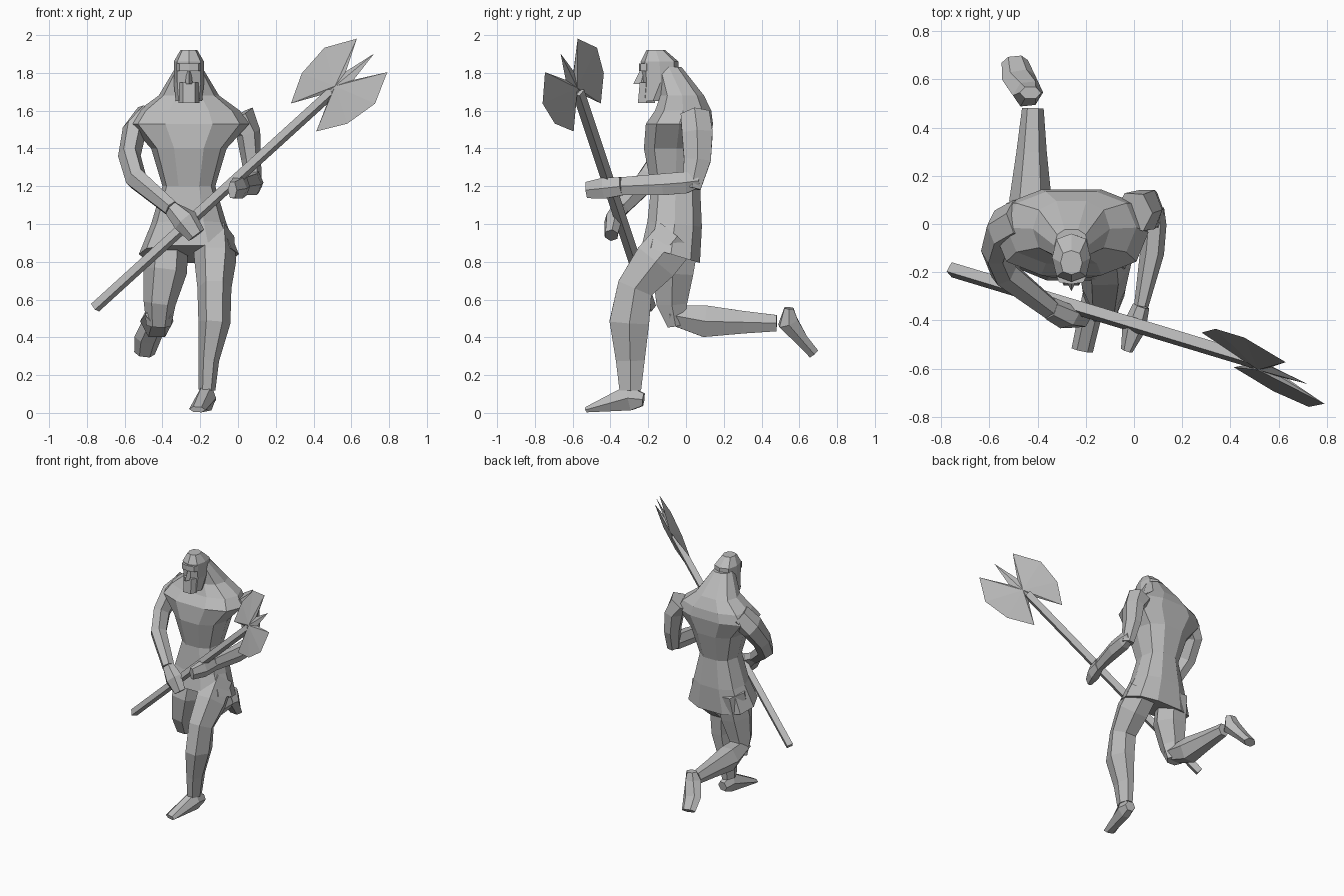
import bpy
import bmesh
from math import cos, sin, pi, copysign
from mathutils import Vector

default_cube = bpy.data.objects.get("Cube")
if default_cube:
    bpy.data.objects.remove(default_cube, do_unlink=True)

stone = bpy.data.materials.new("plain grey")
stone.use_nodes = True
grey = (.5, .5, .5, 1)
stone.diffuse_color = grey
stone.node_tree.nodes["Principled BSDF"].inputs["Base Color"].default_value = grey

SIDEWAYS = Vector((1, 0, 0))
FORWARD = Vector((0, 1, 0))
SPINE = -.26


def finish(name, bm):
    """Turn a bmesh into a flat shaded object."""
    bmesh.ops.recalc_face_normals(bm, faces=bm.faces)
    mesh = bpy.data.meshes.new(name)
    bm.to_mesh(mesh)
    bm.free()
    mesh.materials.append(stone)
    part = bpy.data.objects.new(name, mesh)
    bpy.context.collection.objects.link(part)


def loft(name, rings, sides, power=1):
    """Skin rings given as (centre, half axis, half axis) and cap both ends."""
    bm = bmesh.new()
    loops = []
    for centre, across, along in rings:
        loop = []
        for step in range(sides):
            angle = 2 * pi * step / sides
            c, s = (copysign(abs(t) ** power, t) for t in (cos(angle), sin(angle)))
            loop.append(bm.verts.new(centre + across * c + along * s))
        loops.append(loop)
    for lower, upper in zip(loops, loops[1:]):
        for step in range(sides):
            following = (step + 1) % sides
            bm.faces.new((lower[step], lower[following], upper[following], upper[step]))
    bm.faces.new(loops[0])
    bm.faces.new(loops[-1])
    finish(name, bm)


def joint(position, width, depth=None):
    """One station of a limb; round unless a depth is given."""
    return Vector(position), width, depth or width


def limb(name, *joints, sides=6):
    """Tube through the joints, each ring square to the path."""
    rings = []
    for index, (position, width, depth) in enumerate(joints):
        before = joints[max(index - 1, 0)][0]
        after = joints[min(index + 1, len(joints) - 1)][0]
        path = (after - before).normalized()
        side = (SIDEWAYS - path * path.dot(SIDEWAYS)).normalized()
        rings.append((position, side * width, path.cross(side) * depth * 1.1))
    loft(name, rings, sides)


def level(z, width, front, back, tilt=0):
    """One upright body ring centred on the spine."""
    half_depth = (back - front) / 2
    centre = Vector((SPINE, (front + back) / 2, z))
    return centre, SIDEWAYS * width, (FORWARD + Vector((0, 0, tilt))) * half_depth


# Torso with the flared tunic hem, broad shoulders and sloping neck
loft("torso", [
    level(z=.84, width=.265, front=-.24, back=.08, tilt=-.3),
    level(z=1, width=.2, front=-.21, back=.09, tilt=-.1),
    level(z=1.2, width=.14, front=-.19, back=.08),
    level(z=1.4, width=.2, front=-.23, back=.13),
    level(z=1.53, width=.32, front=-.22, back=.15),
    level(z=1.6, width=.27, front=-.17, back=.14),
    level(z=1.68, width=.16, front=-.14, back=.1),
    level(z=1.83, width=.07, front=-.16, back=-.02),
], sides=10, power=.8)

# Head with brow, nose and beard
loft("head", [
    level(z=1.65, width=.07, front=-.23, back=-.12),
    level(z=1.75, width=.08, front=-.23, back=-.04),
    level(z=1.86, width=.08, front=-.24, back=-.04),
    level(z=1.92, width=.045, front=-.21, back=-.11),
], sides=8, power=.75)
loft("beard", [
    level(z=1.64, width=.055, front=-.26, back=-.16),
    level(z=1.75, width=.055, front=-.25, back=-.16),
], sides=6, power=.8)
loft("nose", [
    level(z=1.74, width=.02, front=-.28, back=-.2),
    level(z=1.82, width=.01, front=-.24, back=-.2),
], sides=4)
loft("brow", [
    level(z=1.81, width=.065, front=-.25, back=-.17),
    level(z=1.85, width=.065, front=-.25, back=-.17),
], sides=8, power=.7)

# Standing leg, stepping forward
left_ankle = (-.165, -.295, .12)
limb("left_leg",
     joint((-.13, -.05, .93), width=.11, depth=.12),
     joint((-.12, -.16, .8), width=.11, depth=.125),
     joint((-.125, -.27, .66), width=.09, depth=.1),
     joint((-.125, -.3, .48), width=.085, depth=.11),
     joint((-.155, -.295, .28), width=.055, depth=.08),
     joint(left_ankle, width=.045, depth=.06))
limb("left_foot",
     joint((-.155, -.225, .07), width=.04, depth=.035),
     joint((-.165, -.3, .08), width=.05, depth=.07),
     joint((-.215, -.525, .018), width=.045, depth=.015))

# Trailing leg, bent back at the knee
limb("right_thigh",
     joint((-.37, -.03, .95), width=.11),
     joint((-.385, -.07, .75), width=.115),
     joint((-.415, -.075, .58), width=.085),
     joint((-.42, -.055, .46), width=.065, depth=.045))
limb("right_shin",
     joint((-.42, -.09, .52), width=.07, depth=.05),
     joint((-.43, .1, .485), width=.088),
     joint((-.425, .3, .48), width=.063),
     joint((-.42, .48, .475), width=.045))
limb("right_foot",
     joint((-.43, .545, .555), width=.045, depth=.025),
     joint((-.44, .54, .48), width=.065, depth=.055),
     joint((-.48, .61, .39), width=.07, depth=.035),
     joint((-.495, .675, .315), width=.055, depth=.03))

# Right arm, reaching across and down to the shaft
right_wrist = (-.35, -.35, 1.08)
limb("right_arm",
     joint((-.47, .02, 1.57), width=.08),
     joint((-.55, -.02, 1.49), width=.065, depth=.085),
     joint((-.575, -.11, 1.36), width=.06, depth=.07),
     joint((-.54, -.2, 1.24), width=.06),
     joint(right_wrist, width=.045))
limb("right_hand",
     joint(right_wrist, width=.045),
     joint((-.28, -.385, 1.02), width=.07, depth=.045),
     joint((-.22, -.395, .94), width=.05, depth=.035))

# Left arm, elbow back and forearm level
left_wrist = (.03, -.34, 1.2)
limb("left_upper_arm",
     joint((0, .05, 1.57), width=.09, depth=.08),
     joint((.055, .06, 1.48), width=.065, depth=.085),
     joint((.07, .06, 1.34), width=.052, depth=.075),
     joint((.085, .03, 1.19), width=.042, depth=.05))
limb("left_forearm",
     joint((.09, .07, 1.23), width=.035),
     joint((.085, 0, 1.22), width=.05, depth=.06),
     joint((.075, -.12, 1.21), width=.05, depth=.06),
     joint(left_wrist, width=.03, depth=.05))
limb("left_hand",
     joint(left_wrist, width=.035, depth=.05),
     joint((0, -.43, 1.19), width=.05, depth=.058),
     joint((-.03, -.525, 1.18), width=.025, depth=.045))

# Axe shaft, square in section
limb("axe_shaft",
     joint((-.757, -.19, .557), width=.03),
     joint((.5, -.57, 1.7), width=.03), sides=4)

# Axe head: two mirrored blades and a spike, thinning from the hub to the rim
hub = Vector((.525, -.59, 1.725))
shaftward = Vector((.74, -.28, .67))
outward = Vector((-.67, .72, .74))
thickness = shaftward.cross(outward).normalized() * .02
half_outline = [(.09, .03), (.25, .12), (.09, .2), (-.09, .18), (-.24, .1), (-.08, .02)]
mirrored = [(reach, -spread) for reach, spread in reversed(half_outline)]
spike = (.265, 0)
bm = bmesh.new()
rim = [bm.verts.new(hub + shaftward * reach + outward * spread)
       for reach, spread in half_outline + mirrored + [spike]]
for face_side in (thickness, -thickness):
    peak = bm.verts.new(hub + face_side)
    for start, end in zip(rim, rim[1:] + rim[:1]):
        bm.faces.new((start, end, peak))
finish("axe_blade", bm)
